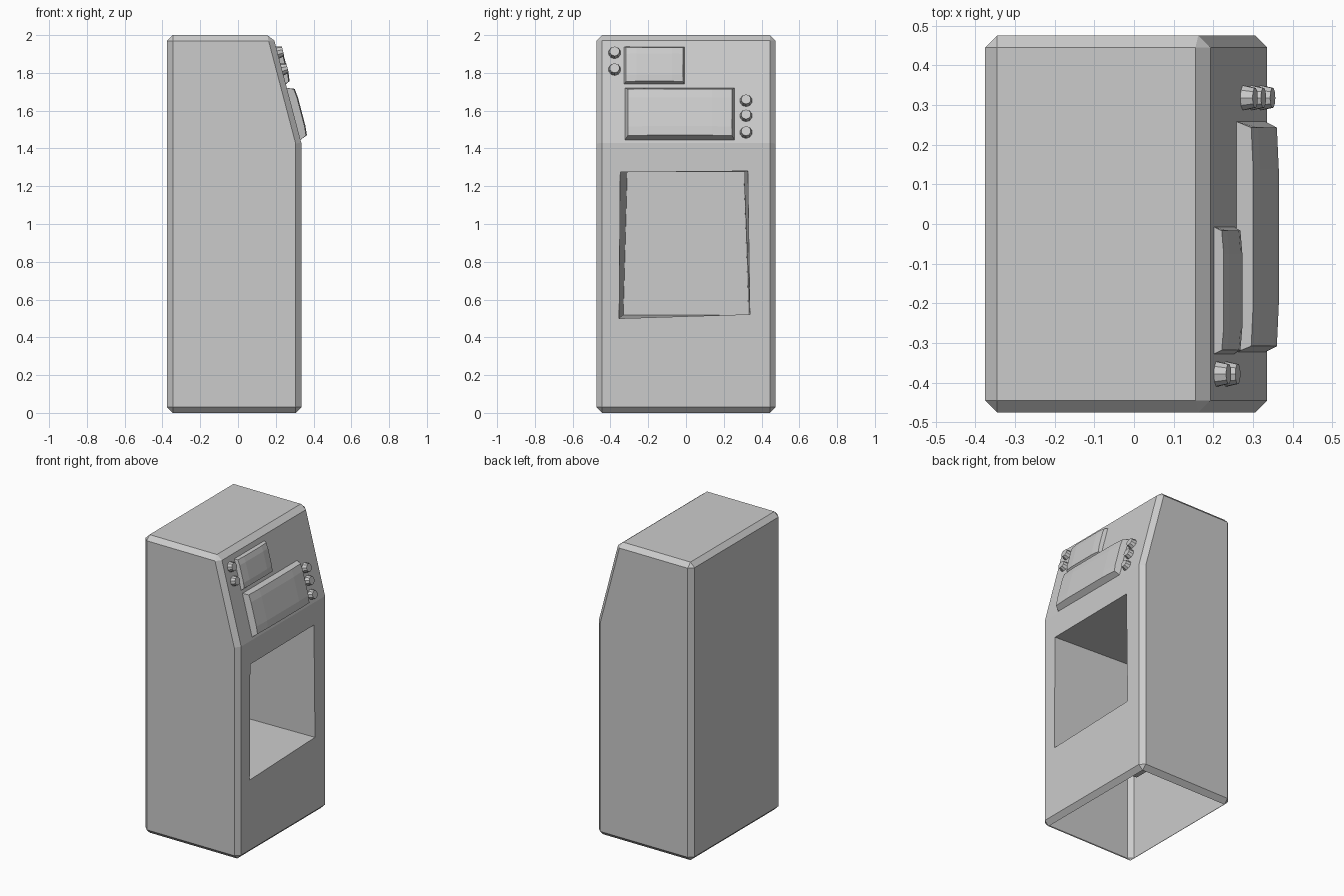
import bpy, bmesh, math
from mathutils import Matrix, Vector

if "Cube" in bpy.data.objects:
    bpy.data.objects.remove(bpy.data.objects["Cube"])


def make_object(name, bm, matrix=None):
    bmesh.ops.recalc_face_normals(bm, faces=bm.faces[:])
    if matrix:
        bm.transform(matrix)
    mesh = bpy.data.meshes.new(name)
    bm.to_mesh(mesh)
    bm.free()
    obj = bpy.data.objects.new(name, mesh)
    bpy.context.collection.objects.link(obj)
    return obj


def ring_faces(bm, a, b):
    for i in range(len(a)):
        j = (i + 1) % len(a)
        bm.faces.new((a[i], a[j], b[j], b[i]))


# Frame of the sloped panel: local x = across, y = up the slope, z = outward
BASE, TOP = Vector((0.335, 0, 1.43)), Vector((0.185, 0, 2.0))
across, up = Vector((0, 1, 0)), (TOP - BASE).normalized()
out = across.cross(up)
PANEL = Matrix.Translation(BASE) @ Matrix((across, up, out)).transposed().to_4x4()


# Cabinet: extruded profile, chamfered except at the front crease, open below
def build_cabinet():
    bm = bmesh.new()
    profile = [(-0.375, 0), (0.335, 0), (0.335, 1.43), (0.185, 2.0), (-0.375, 2.0)]
    face = bm.faces.new([bm.verts.new((x, -0.475, z)) for x, z in profile])
    new = bmesh.ops.extrude_face_region(bm, geom=[face])["geom"]
    bmesh.ops.translate(bm, vec=(0, 0.95, 0),
                        verts=[v for v in new if isinstance(v, bmesh.types.BMVert)])
    bmesh.ops.recalc_face_normals(bm, faces=bm.faces[:])
    edges = [e for e in bm.edges if not all(abs(v.co.z - 1.43) < 1e-4 for v in e.verts)]
    bmesh.ops.bevel(bm, geom=edges, offset=0.03, segments=1, affect='EDGES')
    bm.normal_update()
    bottom = min(bm.faces, key=lambda f: f.calc_center_median().z)
    bmesh.ops.delete(bm, geom=[bottom], context='FACES_ONLY')
    front = max((f for f in bm.faces if f.normal.x > 0.999), key=lambda f: f.calc_area())
    corners = sorted(front.verts, key=lambda v: math.atan2(v.co.z - 0.8, v.co.y))
    bmesh.ops.delete(bm, geom=[front], context='FACES_ONLY')
    # Deep, slightly skewed recess
    mouth = [(-0.354, 0.50), (0.338, 0.522), (0.327, 1.28), (-0.348, 1.274)]
    back = [(-0.332, 0.517), (0.332, 0.517), (0.306, 1.274), (-0.311, 1.274)]
    rim = [bm.verts.new((0.335, y, z)) for y, z in mouth]
    end = [bm.verts.new((-0.30, y, z)) for y, z in back]
    ring_faces(bm, corners, rim)
    ring_faces(bm, rim, end)
    bm.faces.new(end)
    make_object("cabinet", bm)


# Screen: tapered block with a bulging 3 x 3 front
def build_screen(name, u0, u1, v0, v1, depth, bulge, inset):
    bm = bmesh.new()
    cu, cv = (u0 + u1) / 2, (v0 + v1) / 2
    hu, hv = (u1 - u0) / 2, (v1 - v0) / 2
    signs = [(-1, -1), (1, -1), (1, 1), (-1, 1)]
    base = [bm.verts.new((cu + a * hu, cv + b * hv, -0.005)) for a, b in signs]
    hu, hv = hu - inset, hv - inset
    steps = (-1, -0.62, 0.62, 1)
    g = [[bm.verts.new((cu + a * hu, cv + b * hv,
                        depth + (bulge if abs(a) < 1 and abs(b) < 1 else
                                 bulge * 0.5 if abs(a) < 1 or abs(b) < 1 else 0)))
          for a in steps] for b in steps]
    for r in range(3):
        for c in range(3):
            bm.faces.new((g[r][c], g[r][c + 1], g[r + 1][c + 1], g[r + 1][c]))
    sides = [g[0], [row[3] for row in g], g[3][::-1], [row[0] for row in g][::-1]]
    for i, side in enumerate(sides):
        bm.faces.new([base[i], base[(i + 1) % 4]] + side[::-1])
    bm.faces.new(base)
    make_object(name, bm, PANEL)


# Knob: short tapered cylinder standing on the panel
def build_knob(name, y, z):
    bm = bmesh.new()
    bmesh.ops.create_cone(bm, cap_ends=True, segments=10, radius1=0.034,
                          radius2=0.026, depth=0.035)
    v = (z - 1.43) / up.z
    make_object(name, bm, PANEL @ Matrix.Translation((y, v, 0.0125)))


build_cabinet()
build_screen("large_screen", -0.325, 0.26, 0.014, 0.302, 0.034, 0.01, 0.017)
build_screen("small_screen", -0.33, -0.005, 0.319, 0.528, 0.018, 0.01, 0.012)
for i, z in enumerate((1.485, 1.573, 1.653)):
    build_knob(f"right_knob_{i + 1}", 0.318, z)
for i, z in enumerate((1.818, 1.907)):
    build_knob(f"left_knob_{i + 1}", -0.378, z)
